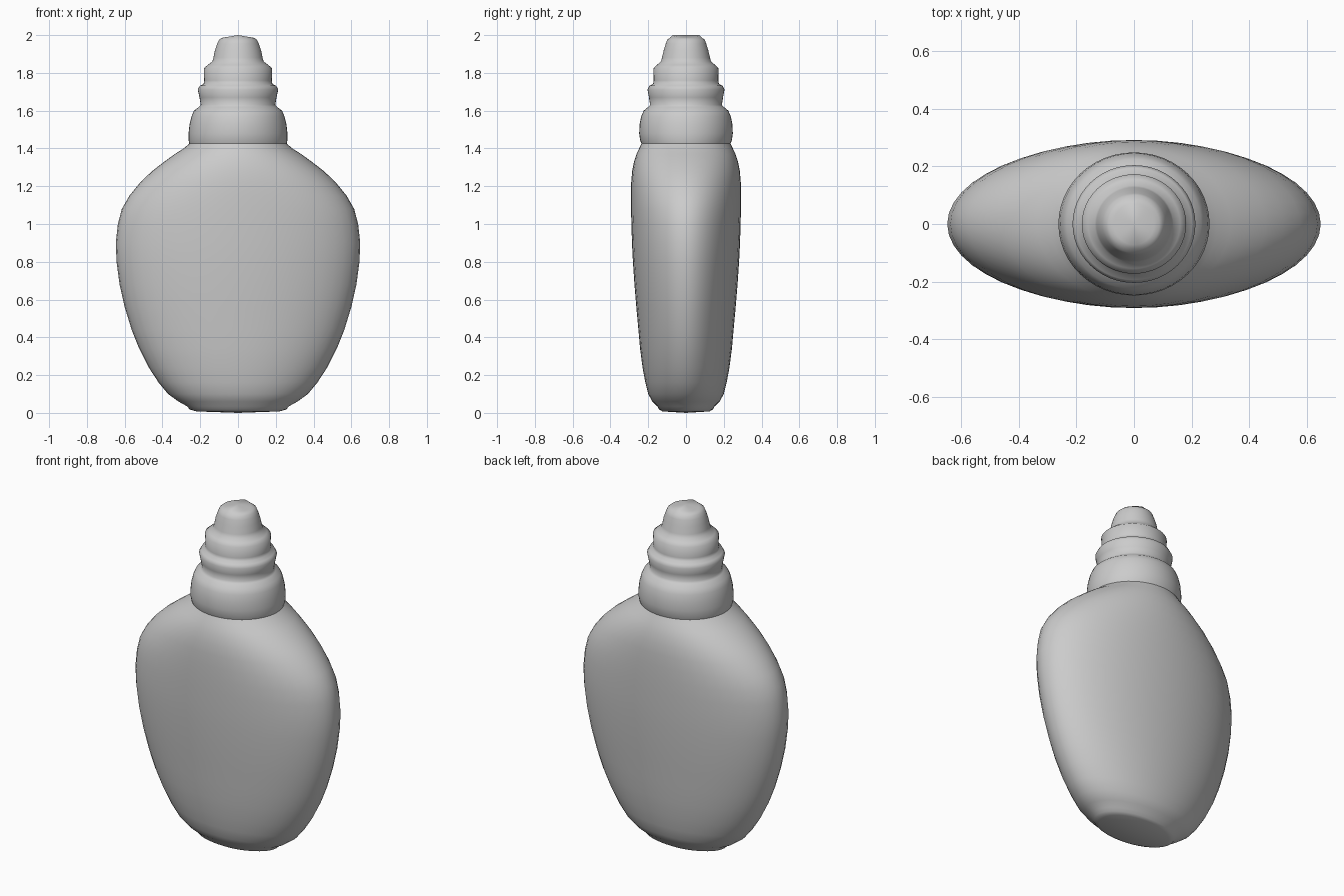
import bpy, bmesh, math

SEG = 48


def loft(name, rows, cap_bottom=False, ridge_top=False):
    """Stack elliptical rings (z, x radius, y radius) into a smooth shell."""
    bm = bmesh.new()
    rings = []
    for z, rx, ry in rows:
        ring = []
        for i in range(SEG):
            a = 2 * math.pi * i / SEG
            ring.append(bm.verts.new((rx * math.cos(a), ry * math.sin(a), z)))
        rings.append(ring)
    for a, b in zip(rings, rings[1:]):
        for i in range(SEG):
            j = (i + 1) % SEG
            bm.faces.new((a[i], a[j], b[j], b[i]))
    if cap_bottom:
        c = bm.verts.new((0, 0, 0))
        for i in range(SEG):
            bm.faces.new((c, rings[0][(i + 1) % SEG], rings[0][i]))
    if ridge_top:
        # slight crease across the tip, running front to back
        for v in rings[-1]:
            v.co.z = 2.0 - 0.17 * abs(v.co.x)
        c = bm.verts.new((0, 0, 2.0))
        for i in range(SEG):
            bm.faces.new((c, rings[-1][i], rings[-1][(i + 1) % SEG]))
    me = bpy.data.meshes.new(name)
    bm.to_mesh(me)
    bm.free()
    ob = bpy.data.objects.new(name, me)
    bpy.context.collection.objects.link(ob)
    bpy.ops.object.select_all(action='DESELECT')
    ob.select_set(True)
    bpy.context.view_layer.objects.active = ob
    bpy.ops.object.shade_smooth_by_angle(angle=math.radians(60))
    return ob


# flattened bottle body
loft("bottle_body", [
    (0.008, 0.22, 0.125), (0.018, 0.255, 0.142), (0.035, 0.27, 0.152),
    (0.06, 0.315, 0.178), (0.10, 0.37, 0.20), (0.16, 0.42, 0.215),
    (0.24, 0.472, 0.23), (0.34, 0.523, 0.243), (0.44, 0.563, 0.252),
    (0.56, 0.60, 0.263), (0.68, 0.627, 0.273), (0.80, 0.643, 0.281),
    (0.90, 0.647, 0.286), (1.00, 0.636, 0.289), (1.08, 0.615, 0.291),
    (1.15, 0.575, 0.291), (1.22, 0.518, 0.29), (1.28, 0.455, 0.285),
    (1.33, 0.39, 0.275), (1.37, 0.335, 0.262), (1.40, 0.288, 0.248),
    (1.425, 0.258, 0.236)], cap_bottom=True)

# stepped neck and rounded tip
loft("stepped_cap", [
    (1.425, 0.258, 0.236), (1.445, 0.262, 0.243), (1.48, 0.262, 0.248),
    (1.53, 0.256, 0.245), (1.57, 0.246, 0.237), (1.60, 0.233, 0.224),
    (1.62, 0.207, 0.20), (1.63, 0.197, 0.19), (1.67, 0.204, 0.196),
    (1.712, 0.213, 0.204), (1.732, 0.202, 0.194), (1.742, 0.182, 0.174),
    (1.76, 0.179, 0.171), (1.825, 0.181, 0.172), (1.842, 0.16, 0.154),
    (1.86, 0.136, 0.133), (1.88, 0.13, 0.127), (1.92, 0.122, 0.118),
    (1.955, 0.11, 0.107), (1.975, 0.10, 0.10), (1.985, 0.088, 0.085),
    (2.0, 0.07, 0.072)], ridge_top=True)
